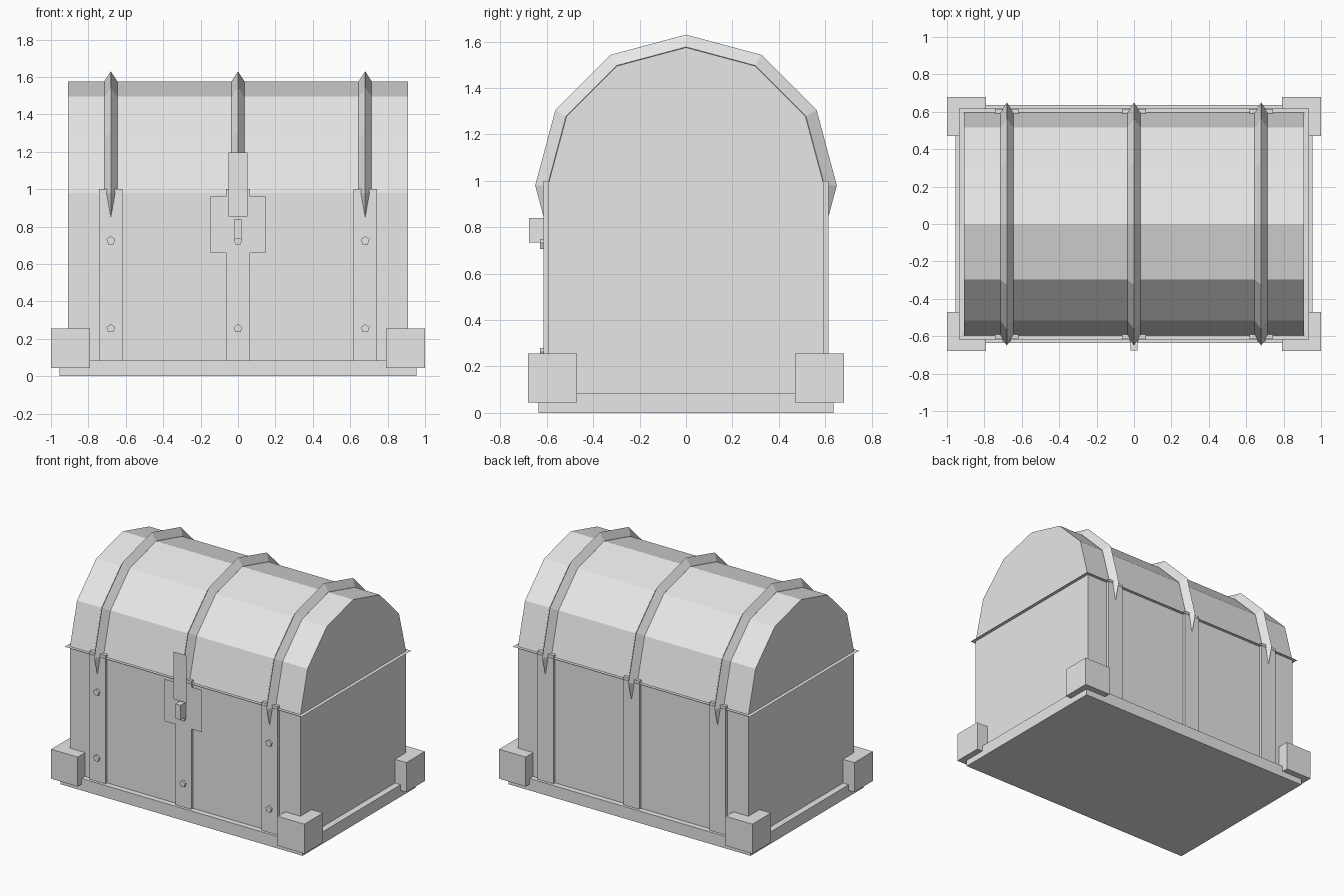
import bpy, bmesh, math
from mathutils import Matrix

if "Cube" in bpy.data.objects:
    bpy.data.objects.remove(bpy.data.objects["Cube"])

mat = bpy.data.materials.new("plain grey")
mat.diffuse_color = (0.8, 0.8, 0.8, 1)
mat.use_nodes = True
mat.node_tree.nodes["Principled BSDF"].inputs["Base Color"].default_value = mat.diffuse_color


def finish(name, bm):
    mesh = bpy.data.meshes.new(name)
    bm.to_mesh(mesh)
    bm.free()
    mesh.materials.append(mat)
    obj = bpy.data.objects.new(name, mesh)
    bpy.context.collection.objects.link(obj)
    return obj


def box(name, x0, x1, y0, y1, z0, z1):
    bm = bmesh.new()
    m = Matrix.Translation(((x0 + x1) / 2, (y0 + y1) / 2, (z0 + z1) / 2)) \
        @ Matrix.Diagonal((x1 - x0, y1 - y0, z1 - z0, 1))
    bmesh.ops.create_cube(bm, size=1, matrix=m)
    return finish(name, bm)


def sheet(name, corners):
    bm = bmesh.new()
    bm.faces.new([bm.verts.new(c) for c in corners])
    return finish(name, bm)


def front_sheet(name, hx, y, z0, z1):
    return sheet(name, [(-hx, y, z0), (hx, y, z0), (hx, y, z1), (-hx, y, z1)])


HX, HY, RIM = 0.91, 0.595, 0.98

# Base board and chest body with half-round lid
box("base", -0.955, 0.955, -0.635, 0.635, 0, 0.085)

bm = bmesh.new()
profile = [(-HY, 0.08), (HY, 0.08)]
profile += [(HY * math.cos(math.pi * i / 6), RIM + HY * math.sin(math.pi * i / 6))
            for i in range(7)]
face = bm.faces.new([bm.verts.new((-HX, y, z)) for y, z in profile])
ext = bmesh.ops.extrude_face_region(bm, geom=[face])
bmesh.ops.translate(bm, vec=(2 * HX, 0, 0),
                    verts=[v for v in ext["geom"] if isinstance(v, bmesh.types.BMVert)])
bmesh.ops.recalc_face_normals(bm, faces=bm.faces)
finish("body_and_lid", bm)

# Thin flange where the lid meets the body
sheet("rim", [(-0.935, -0.618, RIM), (0.935, -0.618, RIM),
              (0.935, 0.618, RIM), (-0.935, 0.618, RIM)])

# Corner blocks
for sx in (-1, 1):
    for sy in (-1, 1):
        xs = sorted((sx * 0.79, sx * 1.0))
        ys = sorted((sy * 0.47, sy * 0.68))
        box("corner_block", *xs, *ys, 0.045, 0.255)

for x in (-0.68, 0, 0.68):
    # Ridged hoop: twelve-sided ring with a diamond section
    bm = bmesh.new()
    rings = []
    for i in range(12):
        a = math.tau * i / 12
        rings.append([bm.verts.new((x + dx, r * math.cos(a), RIM + r * math.sin(a)))
                      for dx, r in ((0, 0.65), (0.035, 0.597), (0, 0.55), (-0.035, 0.597))])
    for i in range(12):
        a, b = rings[i], rings[(i + 1) % 12]
        for j in range(4):
            k = (j + 1) % 4
            bm.faces.new((a[j], a[k], b[k], b[j]))
    bmesh.ops.recalc_face_normals(bm, faces=bm.faces)
    finish("lid_hoop", bm)

    # Upright straps, front and back
    box("front_strap", x - 0.063, x + 0.063, -0.615, -0.59, 0.08, 1.0)
    box("back_strap", x - 0.063, x + 0.063, 0.59, 0.615, 0.08, 1.0)

    # Five-sided rivets on the front
    for z in (0.725, 0.255):
        bm = bmesh.new()
        m = Matrix.Translation((x, -0.617, z)) @ Matrix.Rotation(math.pi / 2, 4, 'X')
        bmesh.ops.create_cone(bm, cap_ends=True, segments=5, radius1=0.024,
                              radius2=0.024, depth=0.024, matrix=m)
        finish("rivet", bm)

# Lock plate, hasp and staple
front_sheet("lock_plate", 0.147, -0.617, 0.66, 0.96)
front_sheet("hasp", 0.051, -0.652, 0.855, 1.195)
box("staple", -0.02, 0.02, -0.677, -0.612, 0.735, 0.84)
